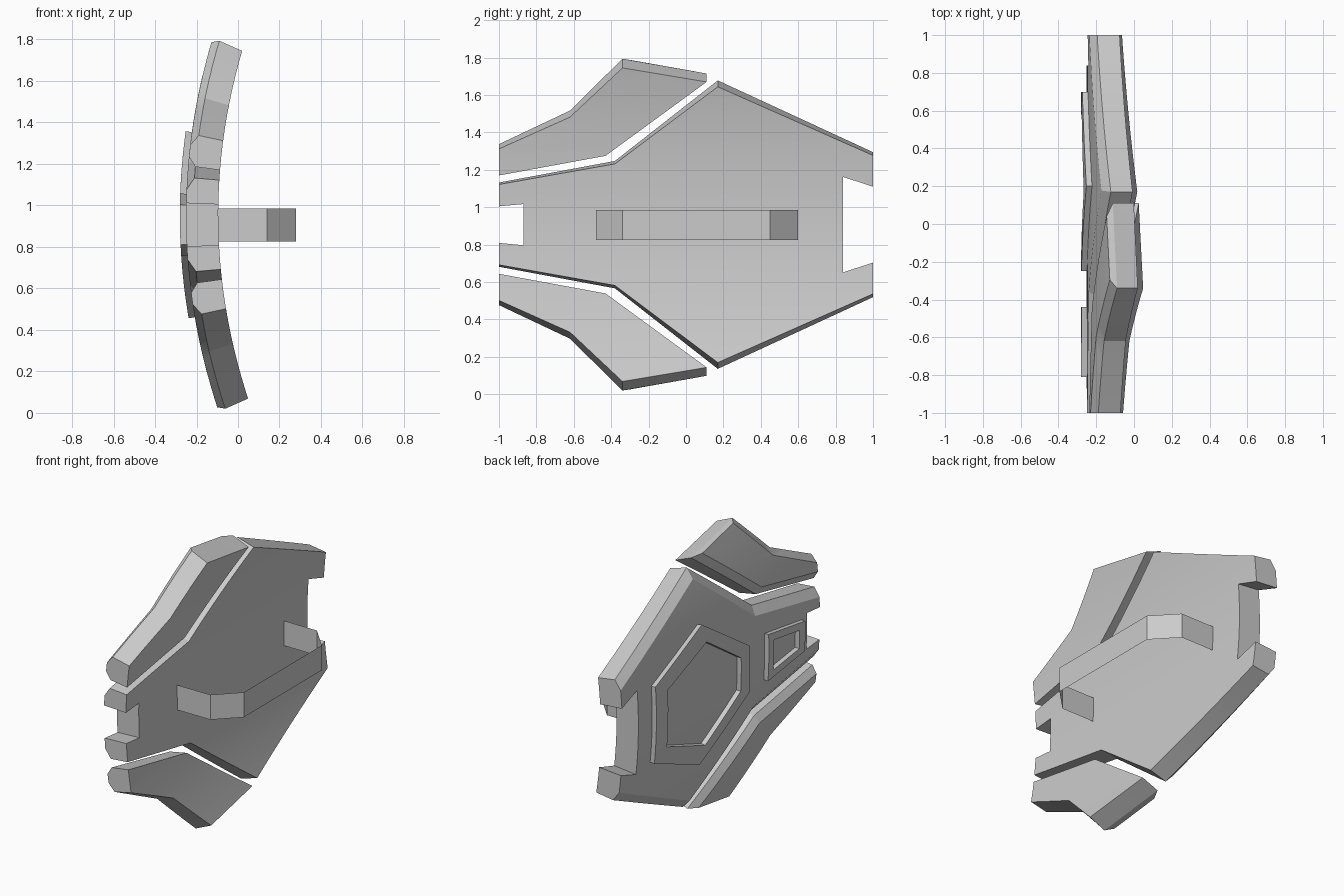
import bpy, bmesh, math
from mathutils import Vector
from mathutils.geometry import intersect_line_line_2d

if "Cube" in bpy.data.objects:
    bpy.data.objects.remove(bpy.data.objects["Cube"], do_unlink=True)

MID = 0.907          # height of the symmetry line
THICK = 0.155

grey = bpy.data.materials.new("plate_grey")
grey.use_nodes = True
grey.diffuse_color = (0.6, 0.6, 0.6, 1)
grey.node_tree.nodes["Principled BSDF"].inputs["Base Color"].default_value = (0.6, 0.6, 0.6, 1)


def bend(co, flare):
    """Map (depth, y, offset from the middle) onto the curved shield."""
    d, y, h = co
    n = Vector((-1, flare * h)).normalized()
    x = -0.095 + 0.184 * h * h - 0.017 * h
    return Vector((x + n.x * d, y, MID + h + n.y * d))


def finish(name, bm, flare=None):
    if flare is not None:
        for i in range(-13, 14):
            geom = bm.verts[:] + bm.edges[:] + bm.faces[:]
            bmesh.ops.bisect_plane(bm, geom=geom, dist=1e-5,
                                   plane_co=(0, 0, i * 0.066), plane_no=(0, 0, 1))
        bmesh.ops.recalc_face_normals(bm, faces=bm.faces[:])
        for v in bm.verts:
            v.co = bend(v.co, flare)
    mesh = bpy.data.meshes.new(name)
    bm.to_mesh(mesh)
    bm.free()
    mesh.materials.append(grey)
    ob = bpy.data.objects.new(name, mesh)
    bpy.context.collection.objects.link(ob)
    bpy.ops.object.select_all(action='DESELECT')
    ob.select_set(True)
    bpy.context.view_layer.objects.active = ob
    bpy.ops.object.shade_smooth_by_angle(angle=math.radians(14))
    return ob


def inset(poly, widths):
    """Move each edge of a clockwise outline inward by its own width."""
    lines = []
    for i, a in enumerate(poly):
        a, b = Vector(a), Vector(poly[(i + 1) % len(poly)])
        t = (b - a).normalized()
        off = Vector((t.y, -t.x)) * widths[i]
        lines.append((a + off - t * 9, b + off + t * 9))
    return [tuple(intersect_line_line_2d(*lines[i - 1], *lines[i])) for i in range(len(poly))]


def loop(bm, poly, d, sign=1):
    return [bm.verts.new((d, y, h * sign)) for y, h in poly]


def bridge(bm, a, b):
    for i in range(len(a)):
        j = (i + 1) % len(a)
        bm.faces.new((a[i], a[j], b[j], b[i]))


def plate(name, poly, widths, flare, sign=1):
    """Thick curved plate with chamfered outer edges."""
    bm = bmesh.new()
    inner = loop(bm, poly, 0, sign)
    rim = loop(bm, poly, THICK - 0.035, sign)
    outer = loop(bm, inset(poly, widths), THICK, sign)
    bridge(bm, inner, rim)
    bridge(bm, rim, outer)
    bm.faces.new(inner)
    bm.faces.new(outer)
    finish(name, bm, flare)


def frame(name, outer, inner):
    """Raised border around a sunken panel on the outer face."""
    bm = bmesh.new()
    loops = [loop(bm, p, d) for p, d in
             ((outer, THICK - 0.01), (outer, THICK + 0.03), (inner, THICK + 0.03), (inner, THICK - 0.01))]
    for a, b in zip(loops, loops[1:] + loops[:1]):
        bridge(bm, a, b)
    finish(name, bm, 0.4)


def mirrored(half):
    return half + [(y, -h) for y, h in reversed(half)]


# Main plate with a notch at each end
half = [(-0.87, 0.11), (-1, 0.098), (-1, 0.215), (-0.38, 0.325),
        (0.17, 0.737), (1, 0.37), (1, 0.203), (0.84, 0.255)]
w = [0, 0, 0.055, 0.055, 0.055, 0, 0]
plate("main_plate", mirrored(half), w + [0] + w[::-1] + [0], 0.4)

# Side wings above and below the main plate
wing = [(-1, 0.263), (-1, 0.405), (-0.62, 0.575), (-0.34, 0.838), (0.11, 0.763), (-0.43, 0.368)]
for name, sign in (("upper_wing", 1), ("lower_wing", -1)):
    plate(name, wing, [0, 0.045, 0.045, 0.012, 0.04, 0.04], 0.53, sign)

# Raised frames on the outer face
frame("large_frame", mirrored([(-0.25, 0.14), (0.2, 0.42), (0.7, 0.23)]),
      mirrored([(-0.16, 0.1), (0.17, 0.31), (0.58, 0.17)]))
frame("small_frame", mirrored([(-0.81, 0.09), (-0.44, 0.14)]),
      mirrored([(-0.75, 0.055), (-0.49, 0.09)]))

# Thin strap handle on the inner face
bm = bmesh.new()
path = [(-0.1, -0.48), (0.14, -0.48), (0.28, -0.34), (0.28, 0.45), (0.14, 0.6), (-0.1, 0.6)]
rows = [[bm.verts.new((x, y, z)) for z in (0.825, 0.985)] for x, y in path]
for a, b in zip(rows, rows[1:]):
    bm.faces.new((a[0], b[0], b[1], a[1]))
finish("handle", bm)
